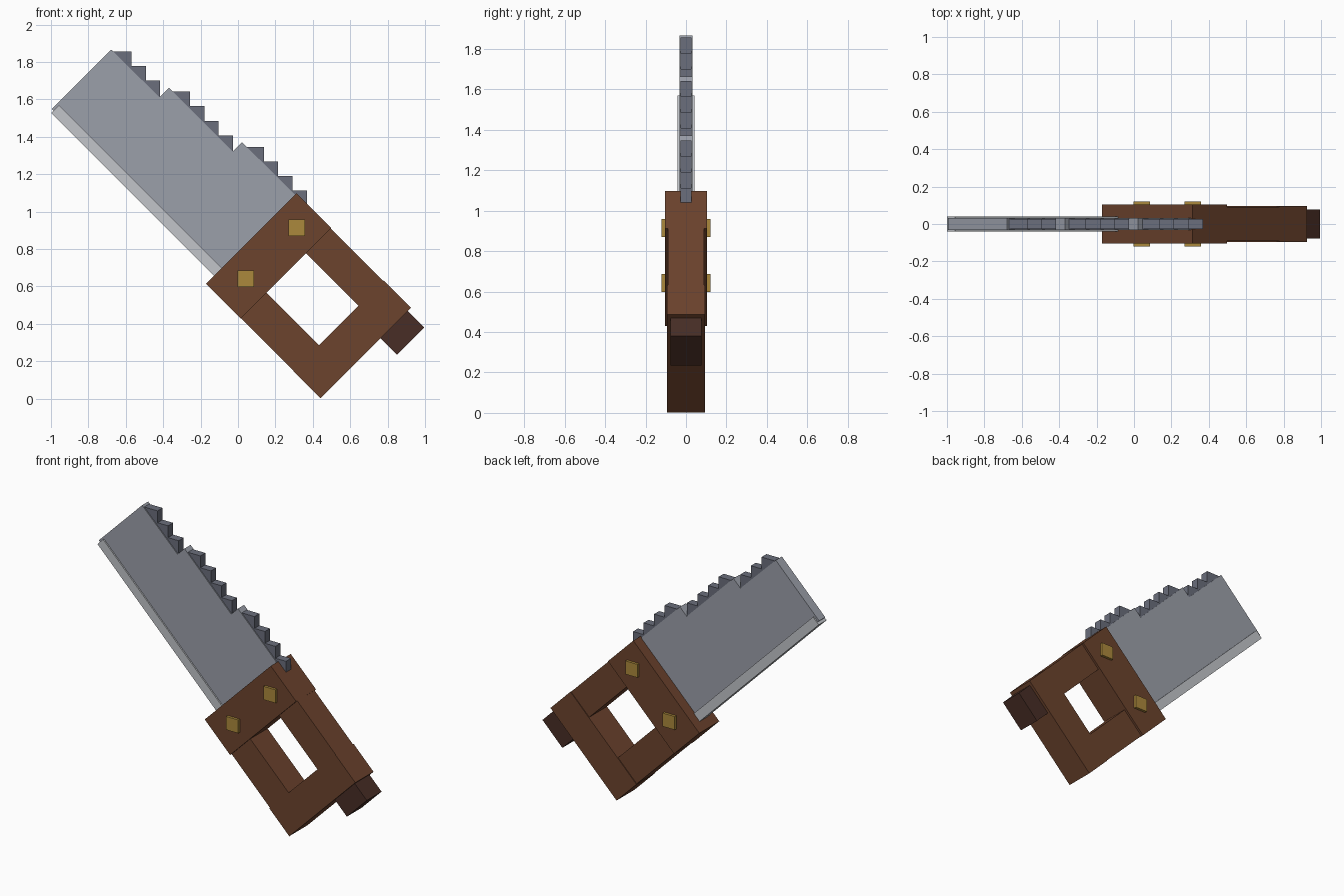
import bpy, bmesh, math
from mathutils import Matrix

cube = bpy.data.objects.get("Cube")
if cube:
    bpy.data.objects.remove(cube, do_unlink=True)


def material(name, rgb):
    m = bpy.data.materials.new(name)
    m.use_nodes = True
    m.diffuse_color = (*rgb, 1)
    m.node_tree.nodes["Principled BSDF"].inputs["Base Color"].default_value = (*rgb, 1)
    return m


wood = material("brown wood", (0.15, 0.056, 0.026))
dark_wood = material("dark wood", (0.065, 0.027, 0.019))
steel = material("grey steel", (0.33, 0.35, 0.40))
dark_steel = material("dark steel", (0.145, 0.157, 0.20))
bright_steel = material("bright steel", (0.54, 0.56, 0.59))
brass = material("brass", (0.41, 0.25, 0.045))

# The tool leans 45 degrees: profiles are drawn along it, then turned about y
LEAN = Matrix.Rotation(math.radians(45), 4, "Y")
UPRIGHT = Matrix.Identity(4)


def plate(name, outline, half, mat, turn=LEAN):
    """Extrude an x-z outline to +-half in y."""
    bm = bmesh.new()
    face = bm.faces.new([bm.verts.new((x, -half, z)) for x, z in outline])
    ext = bmesh.ops.extrude_face_region(bm, geom=[face])
    verts = [g for g in ext["geom"] if isinstance(g, bmesh.types.BMVert)]
    bmesh.ops.translate(bm, verts=verts, vec=(0, 2 * half, 0))
    bmesh.ops.transform(bm, matrix=turn, verts=bm.verts)
    bmesh.ops.recalc_face_normals(bm, faces=bm.faces)
    mesh = bpy.data.meshes.new(name)
    bm.to_mesh(mesh)
    bm.free()
    mesh.materials.append(mat)
    obj = bpy.data.objects.new(name, mesh)
    bpy.context.collection.objects.link(obj)
    return obj


def block(name, x0, x1, z0, z1, half, mat, turn=LEAN):
    return plate(name, [(x0, z0), (x1, z0), (x1, z1), (x0, z1)], half, mat, turn)


# Handle frame around the open grip
block("handle_bolster", -0.555, -0.293, 0.314, 0.997, 0.104, wood)
block("handle_upper_bar", -0.293, 0.104, 0.807, 0.995, 0.09, wood)
block("handle_lower_bar", -0.293, 0.104, 0.316, 0.509, 0.09, wood)
block("handle_rear_grip", 0.104, 0.31, 0.314, 0.997, 0.095, wood)
block("handle_pommel", 0.31, 0.435, 0.767, 0.973, 0.077, dark_wood)

# Blade with a stepped back, and its bright edge
plate("blade", [(-1.80, 0.392), (-0.5, 0.392), (-0.5, 0.987), (-0.954, 0.985),
                (-0.954, 0.915), (-1.437, 0.915), (-1.437, 0.843), (-1.80, 0.84)],
      0.032, steel)
block("cutting_edge", -1.787, -0.52, 0.374, 0.433, 0.041, bright_steel)

# Saw teeth: upright squares stepping down each part of the back
TOOTH = 0.11
for row, (x, z, count) in enumerate([(-0.57, 1.856, 3), (-0.257, 1.642, 4), (0.138, 1.347, 4)]):
    for i in range(count):
        cx, cz = x + i * 0.077, z - i * 0.078
        block(f"saw_tooth_{row + 1}_{i + 1}", cx - TOOTH, cx, cz - TOOTH, cz,
              0.026, dark_steel, UPRIGHT)

# Square rivets through the bolster
for name, x, z in [("upper_rivet", 0.315, 0.914), ("lower_rivet", 0.042, 0.642)]:
    block(name, x - 0.044, x + 0.044, z - 0.044, z + 0.044, 0.121, brass, UPRIGHT)
